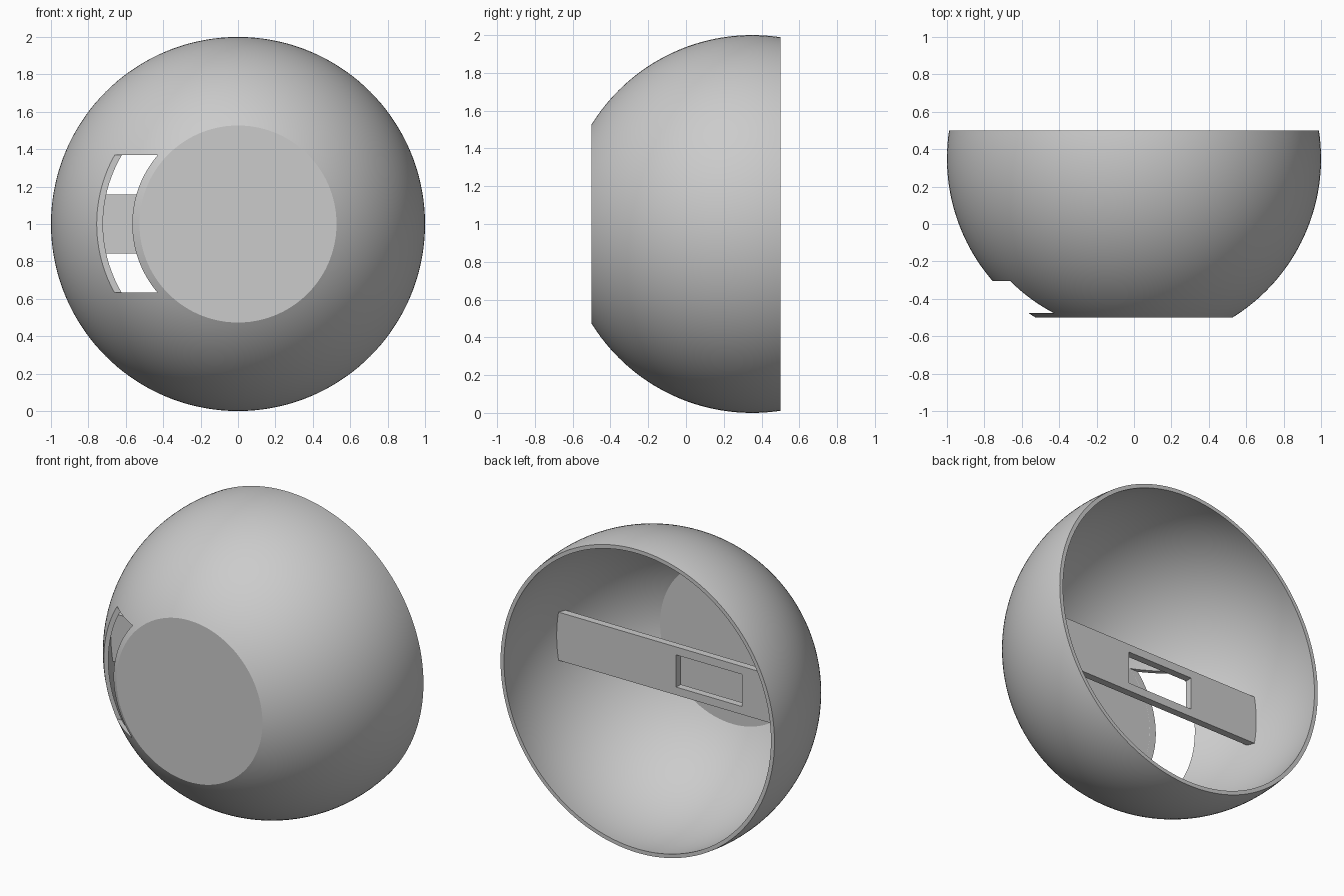
import bpy, bmesh, math
from mathutils import Matrix, Vector

default = bpy.data.objects.get("Cube")
if default:
    bpy.data.objects.remove(default, do_unlink=True)

CENTRE = Vector((0, 0.35, 1))   # centre of the spherical bowl
RADIUS, WALL = 1.0, 0.025
FRONT, BACK = -0.5, 0.5

grey = bpy.data.materials.new("light grey")
grey.use_nodes = True
grey.diffuse_color = (0.6, 0.6, 0.6, 1)
grey.node_tree.nodes["Principled BSDF"].inputs["Base Color"].default_value = (0.6, 0.6, 0.6, 1)


def add_object(name, bm):
    bmesh.ops.recalc_face_normals(bm, faces=bm.faces)
    mesh = bpy.data.meshes.new(name)
    bm.to_mesh(mesh)
    bm.free()
    mesh.materials.append(grey)
    obj = bpy.data.objects.new(name, mesh)
    bpy.context.collection.objects.link(obj)
    return obj


def box(name, low, high):
    low, high = Vector(low), Vector(high)
    bm = bmesh.new()
    bmesh.ops.create_cube(bm, size=1, matrix=Matrix.Translation((low + high) / 2)
                          @ Matrix.Diagonal((high - low).to_4d()))
    return add_object(name, bm)


def arc(radius, y_start, y_end, steps=40):
    """Points (distance from axis, y) along a sphere between two y planes."""
    a, b = (math.acos((y - CENTRE.y) / radius) for y in (y_start, y_end))
    angles = [a + (b - a) * i / steps for i in range(steps + 1)]
    return [(radius * math.sin(t), CENTRE.y + radius * math.cos(t)) for t in angles]


def lathe(name, profile, segments=144):
    """Spin a profile around the front-to-back axis."""
    bm = bmesh.new()
    verts = [bm.verts.new((r, y, CENTRE.z)) for r, y in profile]
    edges = [bm.edges.new(pair) for pair in zip(verts, verts[1:])]
    bmesh.ops.spin(bm, geom=verts + edges, cent=CENTRE, axis=(0, 1, 0),
                   angle=math.tau, steps=segments)
    bmesh.ops.remove_doubles(bm, verts=bm.verts, dist=1e-5)
    return add_object(name, bm)


def boolean(obj, cutter, operation):
    mod = obj.modifiers.new(operation.lower(), "BOOLEAN")
    mod.operation, mod.solver, mod.object = operation, "EXACT", cutter
    select(obj)
    bpy.ops.object.modifier_apply(modifier=mod.name)
    bpy.data.objects.remove(cutter, do_unlink=True)


def select(obj):
    bpy.ops.object.select_all(action="DESELECT")
    obj.select_set(True)
    bpy.context.view_layer.objects.active = obj


# Hollow bowl: flat front disc, open back
outer = arc(RADIUS, FRONT, BACK)
inner = arc(RADIUS - WALL, BACK, FRONT + WALL)
shell = lathe("bowl_shell", [(0, FRONT)] + outer + inner + [(0, FRONT + WALL)])

# Side window just behind the front disc
window = box("window_cutter", (-1.2, FRONT + WALL + 0.0003, 0.635), (-0.2, -0.305, 1.37))
boolean(shell, window, "DIFFERENCE")

# Crossbar with a rectangular slot, trimmed to the bowl's inside
bar = box("crossbar", (-1.1, -0.025, 0.843), (1.1, 0.022, 1.157))
slot = box("slot_cutter", (-0.42, -0.2, 0.895), (0.055, 0.2, 1.105))
boolean(bar, slot, "DIFFERENCE")
trim = lathe("trim_sphere", [(0, FRONT)] + arc(RADIUS - WALL / 2, FRONT + WALL, BACK) + [(0, BACK)])
boolean(bar, trim, "INTERSECT")

for obj in (shell, bar):
    select(obj)
    bpy.ops.object.shade_smooth_by_angle(angle=math.radians(25))
